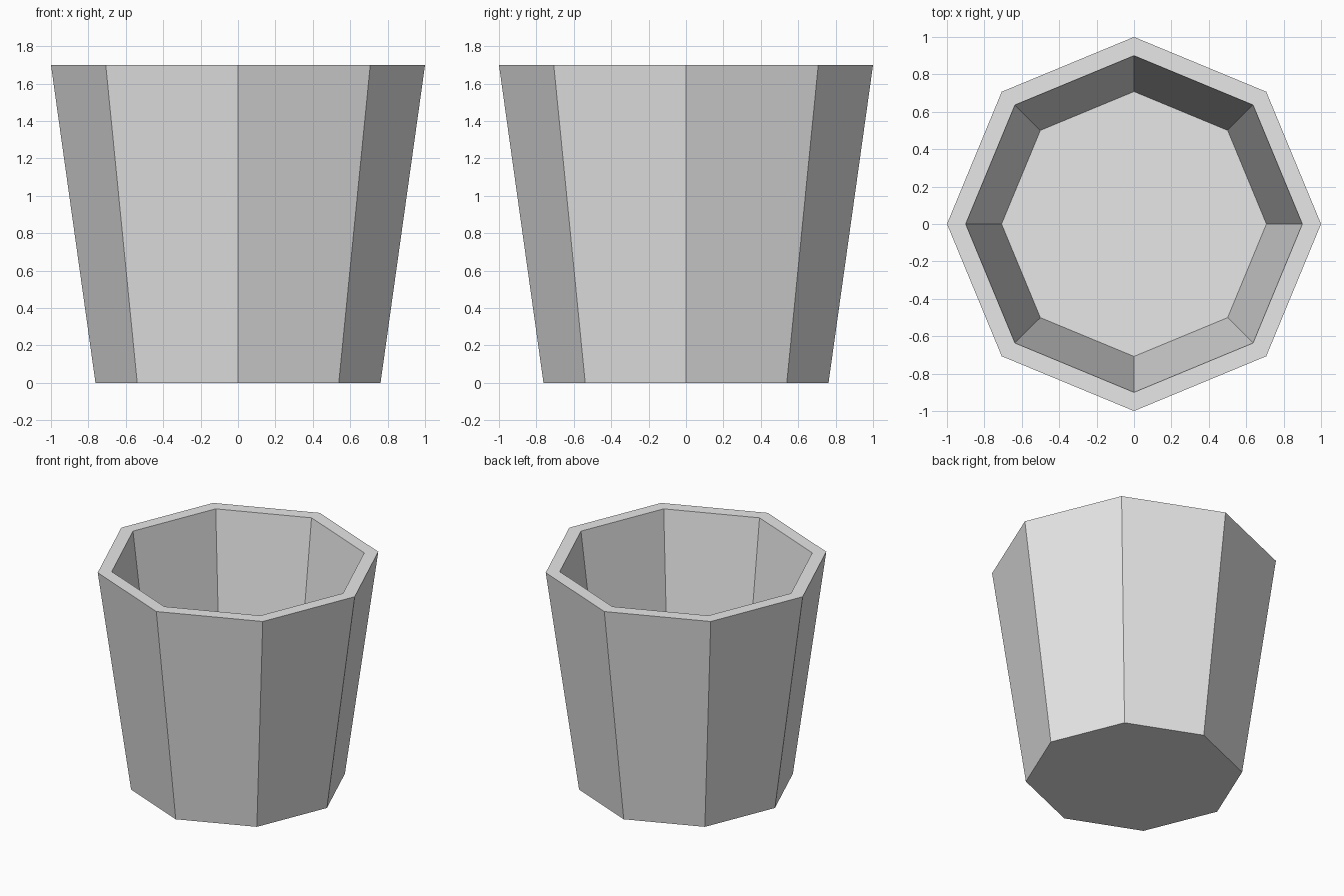
import bpy
import bmesh
from math import cos, sin, pi

SIDES = 8

old = bpy.data.objects.get("Cube")
if old:
    bpy.data.objects.remove(old, do_unlink=True)


def make_material(name, colour):
    mat = bpy.data.materials.new(name)
    mat.use_nodes = True
    mat.diffuse_color = colour
    mat.node_tree.nodes["Principled BSDF"].inputs["Base Color"].default_value = colour
    return mat


def ring(bm, radius, z):
    """Octagonal ring of vertices with corners on the axes."""
    angles = [2 * pi * i / SIDES for i in range(SIDES)]
    return [bm.verts.new((radius * cos(a), radius * sin(a), z)) for a in angles]


# Profile from the underside, over the rim, down to the inner floor
profile = [(0.762, 0.0), (1.0, 1.7), (0.9, 1.7), (0.708, 0.19)]

bm = bmesh.new()
rings = [ring(bm, r, z) for r, z in profile]

# Outer wall, rim and inner wall
for lower, upper in zip(rings, rings[1:]):
    for i in range(SIDES):
        j = (i + 1) % SIDES
        bm.faces.new((lower[i], lower[j], upper[j], upper[i]))

# Underside and inner floor
bm.faces.new(rings[0][::-1])
bm.faces.new(rings[-1])
bmesh.ops.recalc_face_normals(bm, faces=bm.faces)

mesh = bpy.data.meshes.new("pot")
bm.to_mesh(mesh)
bm.free()
mesh.materials.append(make_material("light grey", (0.8, 0.8, 0.8, 1.0)))
pot = bpy.data.objects.new("pot", mesh)
bpy.context.collection.objects.link(pot)
